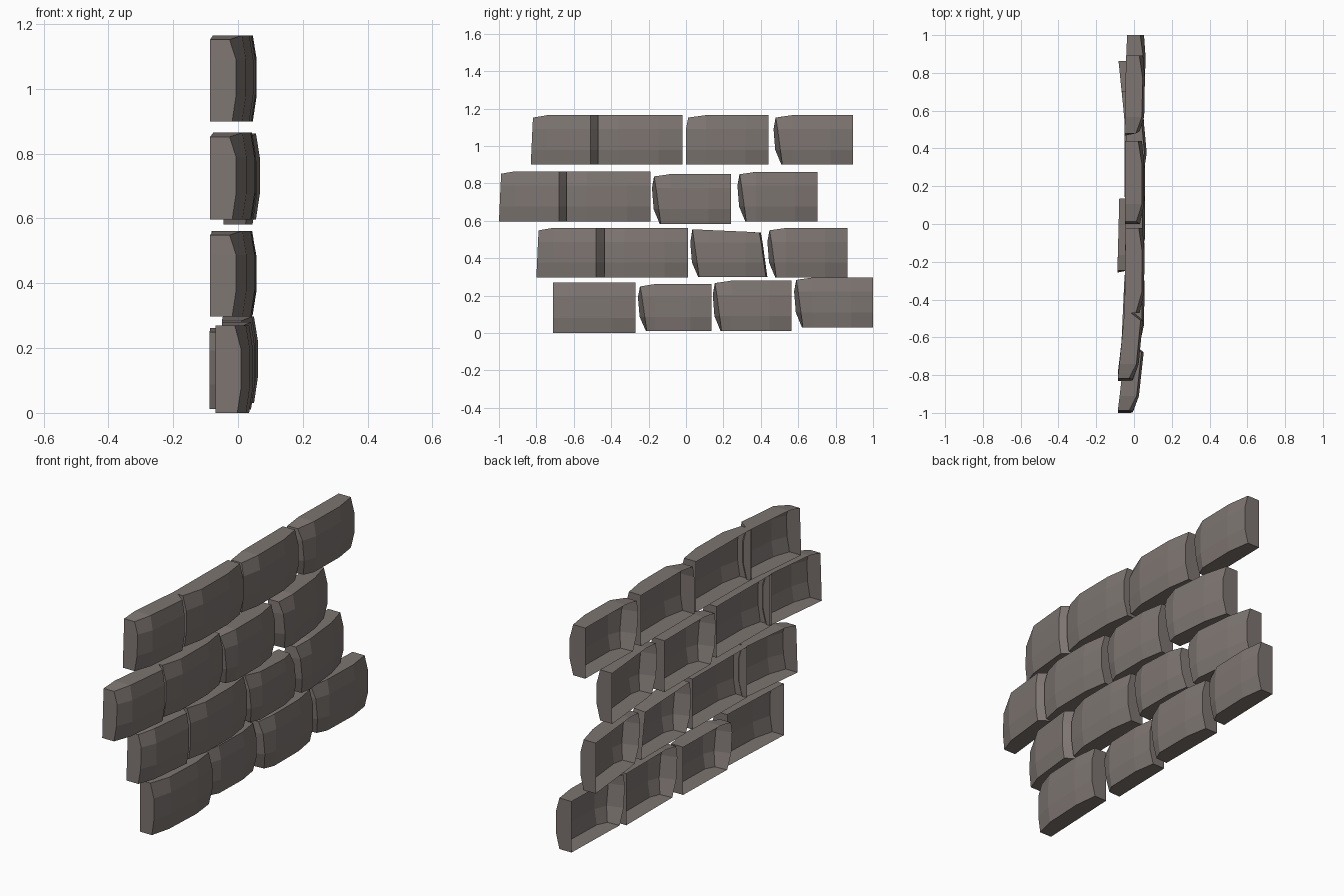
import bpy, bmesh

if "Cube" in bpy.data.objects:
    bpy.data.objects.remove(bpy.data.objects["Cube"])

stone = bpy.data.materials.new("warm grey stone")
stone.diffuse_color = (0.205, 0.178, 0.166, 1)
stone.use_nodes = True
stone.node_tree.nodes["Principled BSDF"].inputs["Base Color"].default_value = stone.diffuse_color

# Each stone: y0, y1, z0, z1, back x at the y0 end, back x at the y1 end, style
# styles: flat, bevel (steep right end), chip (slanted left end), wedge (chip + slanted right end)
ROWS = [
    [(-.71, -.27, .00, .27, -.07, -.05, "flat"), (-.26, .135, .012, .262, -.088, -.078, "chip"),
     (.14, .565, .01, .28, -.05, -.05, "chip"), (.575, 1.0, .03, .297, -.05, -.037, "chip")],
    [(-.80, -.43, .298, .562, -.086, -.045, "bevel"), (-.435, .01, .298, .562, -.05, -.045, "flat"),
     (.02, .435, .30, .555, -.045, -.045, "wedge"), (.432, .863, .298, .562, -.038, -.082, "chip")],
    [(-1.0, -.63, .597, .865, -.086, -.045, "bevel"), (-.64, -.19, .597, .865, -.05, -.045, "flat"),
     (-.185, .24, .582, .85, -.045, -.045, "chip"), (.272, .703, .597, .862, -.025, -.065, "chip")],
    [(-.83, -.46, .90, 1.165, -.086, -.05, "bevel"), (-.47, -.02, .90, 1.165, -.05, -.045, "flat"),
     (.00, .44, .90, 1.165, -.048, -.048, "top"), (.465, .893, .90, 1.165, -.05, -.042, "chip")],
]
T = (0, .3, .72, 1)          # grid steps up the face
PERIM = ([(i, 0) for i in range(4)] + [(3, j) for j in (1, 2, 3)]
         + [(i, 3) for i in (2, 1, 0)] + [(0, 2), (0, 1)])


def stone_block(name, y0, y1, z0, z1, xa, xb, style):
    """Pillowed front face with side walls, open at the back."""
    length, h = y1 - y0, z1 - z0
    S = (0, .24, .72, 1)
    if style == "bevel":
        S = (0, .24, 1 - .05 / length, 1)
    chip = style in ("chip", "wedge")

    def point(i, j, front):
        y, z = y0 + S[i] * length, z0 + T[j] * h
        if chip and i == 0:      # slanted left edge, bulging behind
            y += .05 - .035 * T[j] if front else (.045, .012, .003, .014)[j]
        if style == "wedge" and i == 3:
            y -= .035 * T[j] + (.008 if front else 0)
        if style == "wedge" and j == 3:
            z -= .018 * S[i]
        if style == "bevel" and i == 0:
            y += .012 * T[j]
        if style in ("chip", "top", "bevel") and i == 0 and j == 3:
            z -= .013
            y += .012 if style == "top" else 0
        x = xa + (xb - xa) * S[i]
        if front:
            x += .102
            x -= .012 * (j in (0, 3)) + .012 * (i == 3) + .022 * (i == 0)
            x -= .008 * ((i, j) in ((0, 3), (3, 3), (3, 0)))
            if style == "bevel" and i == 3:
                x -= .05
        return (x, y, z)

    bm = bmesh.new()
    f = {(i, j): bm.verts.new(point(i, j, True)) for i in range(4) for j in range(4)}
    back = [bm.verts.new(point(i, j, False)) for i, j in PERIM]
    for i in range(3):
        for j in range(3):
            bm.faces.new((f[i, j], f[i + 1, j], f[i + 1, j + 1], f[i, j + 1]))
    n = len(PERIM)
    for k in range(n):
        m = (k + 1) % n
        bm.faces.new((f[PERIM[k]], back[k], back[m], f[PERIM[m]]))
    me = bpy.data.meshes.new(name)
    bm.to_mesh(me)
    bm.free()
    me.materials.append(stone)
    bpy.context.collection.objects.link(bpy.data.objects.new(name, me))


# Four staggered courses of stones
for r, row in enumerate(ROWS):
    for c, spec in enumerate(row):
        stone_block(f"wall_stone_row{r + 1}_{c + 1}", *spec)
